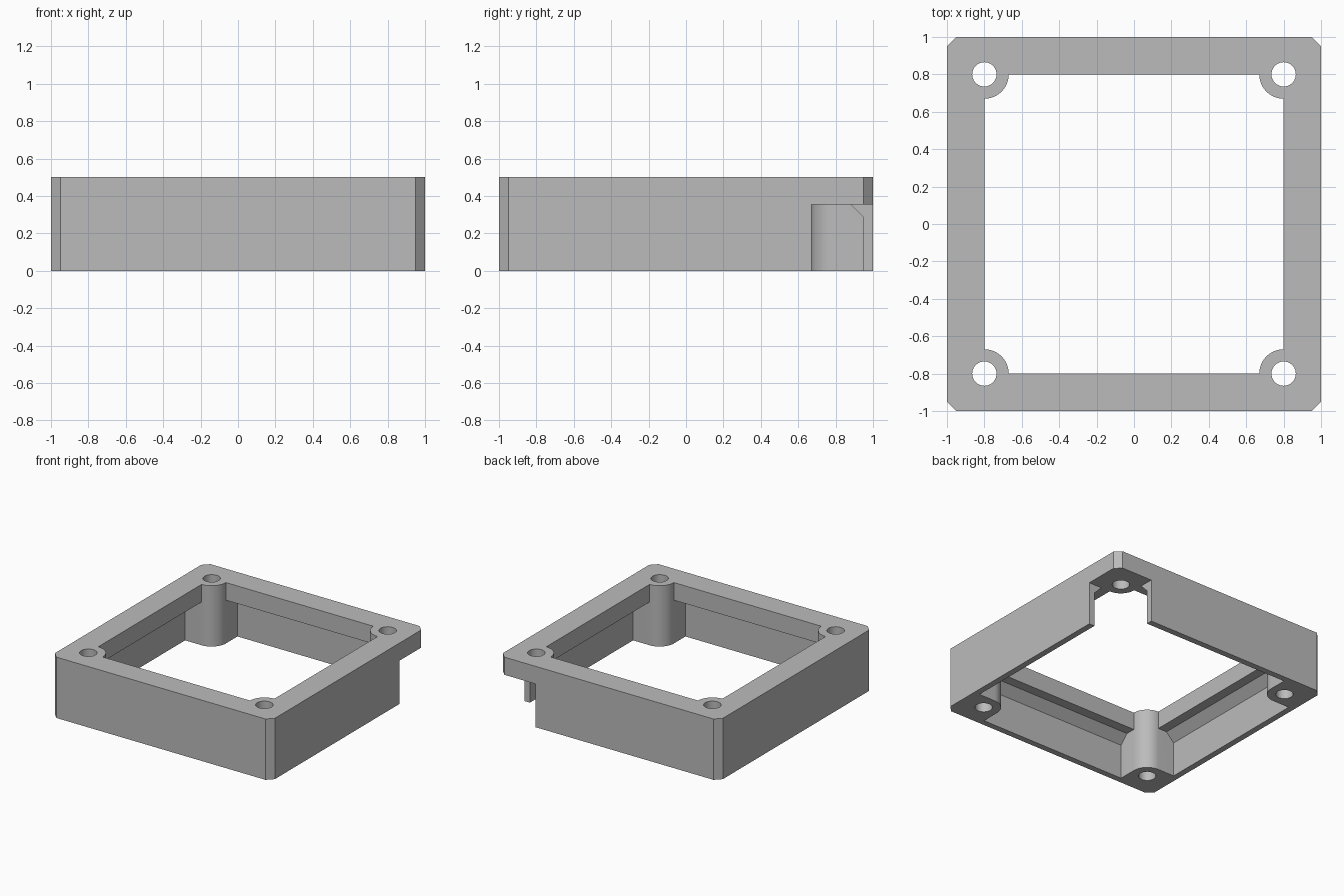
import bpy, bmesh, math

if "Cube" in bpy.data.objects:
    bpy.data.objects.remove(bpy.data.objects["Cube"])

HEIGHT, SHELF = 0.5, 0.355        # total height, underside of the top lip
OPEN, WALL = 0.8, 0.95            # half sizes of the opening and of the cavity
HOLE_R, POST_R = 0.065, 0.13

grey = bpy.data.materials.new("grey")
grey.diffuse_color = (0.5, 0.5, 0.5, 1)
grey.use_nodes = True
grey.node_tree.nodes["Principled BSDF"].inputs["Base Color"].default_value = grey.diffuse_color


def loft(name, layers):
    """Closed solid through a stack of (outline, z) layers."""
    bm = bmesh.new()
    rings = [[bm.verts.new((x, y, z)) for x, y in pts] for pts, z in layers]
    n = len(rings[0])
    for a, b in zip(rings, rings[1:]):
        for i in range(n):
            j = (i + 1) % n
            bm.faces.new((a[i], a[j], b[j], b[i]))
    bm.faces.new(rings[0][::-1])
    bm.faces.new(rings[-1])
    bmesh.ops.recalc_face_normals(bm, faces=bm.faces)
    mesh = bpy.data.meshes.new(name)
    bm.to_mesh(mesh)
    bm.free()
    mesh.materials.append(grey)
    ob = bpy.data.objects.new(name, mesh)
    bpy.context.collection.objects.link(ob)
    return ob


def square(h):
    return [(-h, -h), (h, -h), (h, h), (-h, h)]


def combine(target, tool, operation):
    mod = target.modifiers.new("cut", 'BOOLEAN')
    mod.object, mod.operation, mod.solver = tool, operation, 'EXACT'
    bpy.context.view_layer.objects.active = target
    bpy.ops.object.modifier_apply(modifier=mod.name)
    bpy.data.objects.remove(tool)


# Outer block with clipped corners
c = 0.95
frame = loft("frame", [([(-c, -1), (c, -1), (1, -c), (1, c), (c, 1), (-c, 1),
                         (-1, c), (-1, -c)], z) for z in (0, HEIGHT)])

# Hollow with a sloped shoulder under the lip, then the top opening
combine(frame, loft("cavity", [(square(WALL), -0.1), (square(WALL), 0.285),
                               (square(0.88), SHELF)]), 'DIFFERENCE')
combine(frame, loft("opening", [(square(OPEN), 0.2), (square(OPEN), 0.6)]), 'DIFFERENCE')

# Notch below the lip at the back right corner
inner = OPEN - POST_R
notch = [(inner, inner), (1.2, inner), (1.2, 1.2), (inner, 1.2)]
combine(frame, loft("notch", [(notch, -0.1), (notch, SHELF)]), 'DIFFERENCE')

# Rounded corner posts, the notched one only as thick as the lip
for sx in (-1, 1):
    for sy in (-1, 1):
        arc = [math.pi + i * math.pi / 32 for i in range(17)]
        pts = [(OPEN + POST_R * math.cos(a), OPEN + POST_R * math.sin(a)) for a in arc]
        pts += [(0.96, inner), (0.96, 0.96), (inner, 0.96)]
        pts = [(x * sx, y * sy) for x, y in pts]
        base = SHELF if sx > 0 and sy > 0 else 0
        combine(frame, loft("post", [(pts, base), (pts, HEIGHT)]), 'UNION')

# Screw holes
for sx in (-1, 1):
    for sy in (-1, 1):
        pts = [(sx * OPEN + HOLE_R * math.cos(i * math.pi / 24),
                sy * OPEN + HOLE_R * math.sin(i * math.pi / 24)) for i in range(48)]
        combine(frame, loft("hole", [(pts, -0.1), (pts, 0.6)]), 'DIFFERENCE')

bpy.ops.object.select_all(action='DESELECT')
frame.select_set(True)
bpy.context.view_layer.objects.active = frame
bpy.ops.object.shade_smooth_by_angle(angle=math.radians(30))
